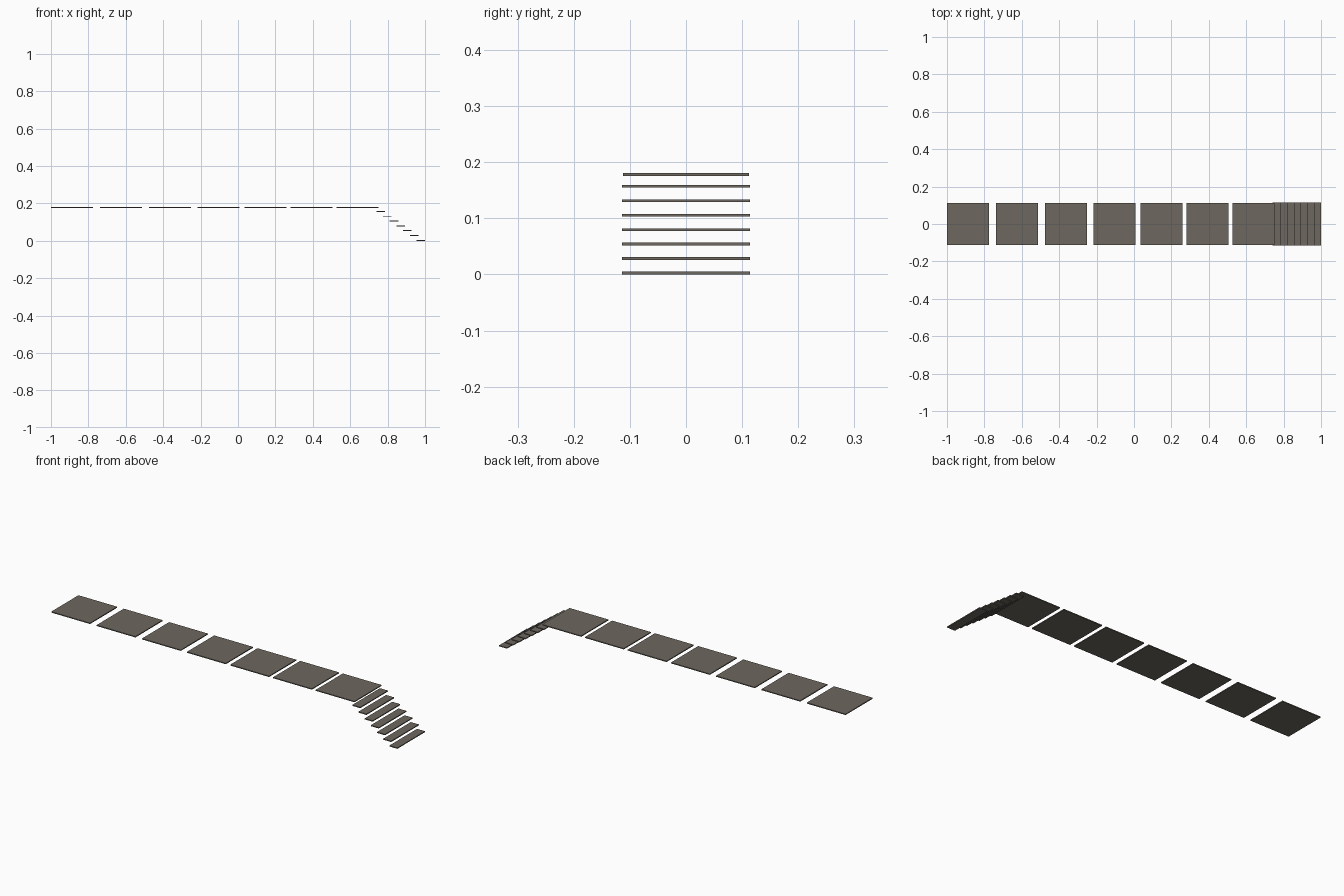
import bpy, bmesh

if "Cube" in bpy.data.objects:
    bpy.data.objects.remove(bpy.data.objects["Cube"])

stone = bpy.data.materials.new("grey_brown_stone")
stone.diffuse_color = (0.155, 0.137, 0.114, 1)
stone.use_nodes = True
stone.node_tree.nodes["Principled BSDF"].inputs["Base Color"].default_value = stone.diffuse_color


def slab(name, x0, x1, y0, y1, z0, z1):
    """Thin rectangular stone plate between the given limits."""
    bm = bmesh.new()
    bmesh.ops.create_cube(bm, size=1)
    for v in bm.verts:
        v.co.x *= x1 - x0
        v.co.y *= y1 - y0
        v.co.z *= z1 - z0
    mesh = bpy.data.meshes.new(name)
    bm.to_mesh(mesh)
    bm.free()
    mesh.materials.append(stone)
    obj = bpy.data.objects.new(name, mesh)
    obj.location = ((x0 + x1) / 2, (y0 + y1) / 2, (z0 + z1) / 2)
    bpy.context.collection.objects.link(obj)


# Square paving slabs along the raised path
for i, x in enumerate((-1.0, -0.738, -0.476, -0.216, 0.034, 0.281, 0.527)):
    slab(f"paving_slab_{i + 1}", x, x + 0.224, -0.112, 0.112, 0.1755, 0.1805)

# Stair treads descending to the ground
for i in range(7):
    right = 1.0 - 0.0357 * i
    z = 0.0258 * i
    slab(f"stair_tread_{i + 1}", right - 0.046, right, -0.114, 0.114, z, z + 0.005)
